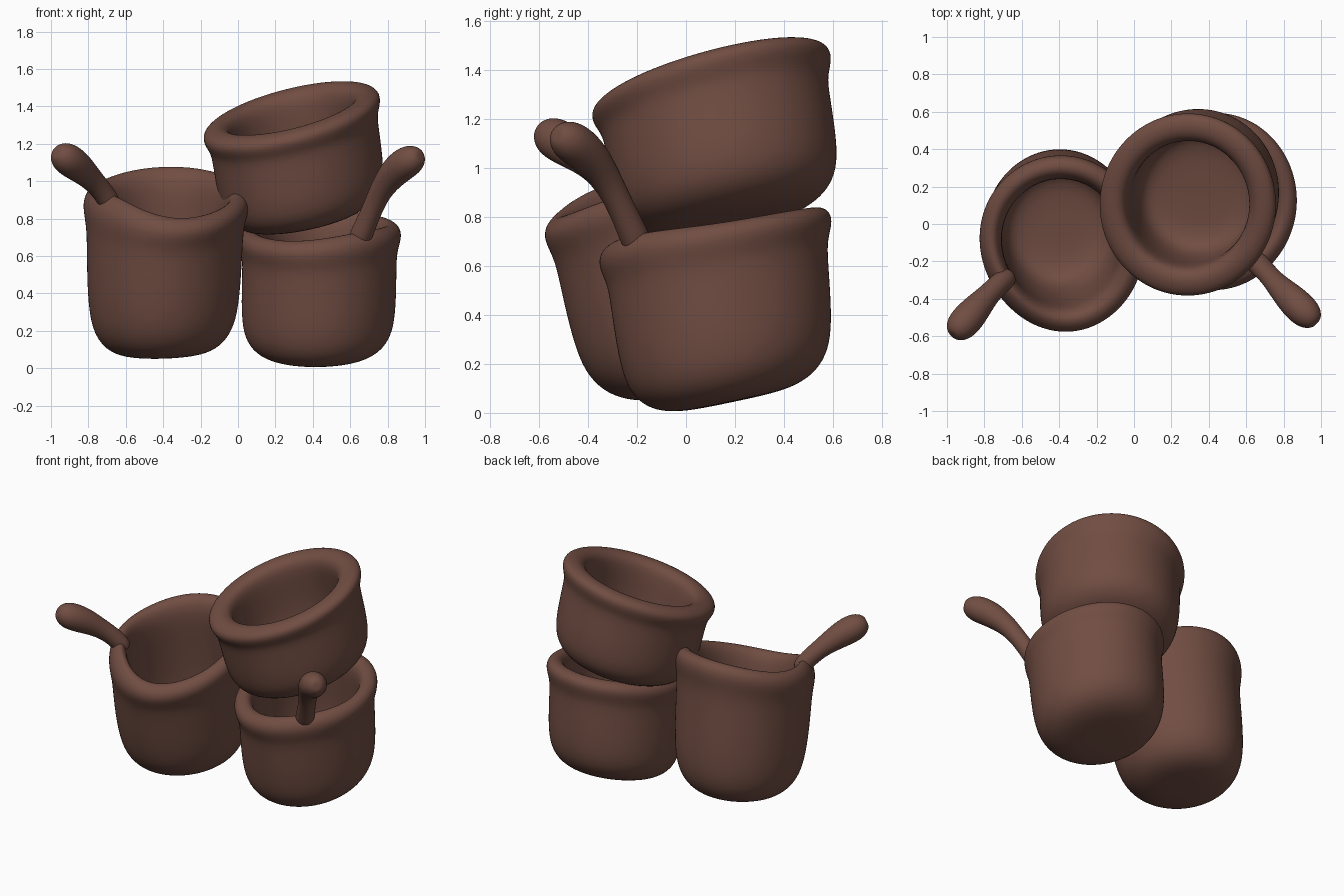
import bpy, bmesh, math
from mathutils import Vector

cube = bpy.data.objects.get("Cube")
if cube:
    bpy.data.objects.remove(cube, do_unlink=True)

clay = bpy.data.materials.new("brown clay")
clay.use_nodes = True
COLOUR = (0.165, 0.075, 0.055, 1)
clay.diffuse_color = COLOUR
bsdf = clay.node_tree.nodes["Principled BSDF"]
bsdf.inputs["Base Color"].default_value = COLOUR
bsdf.inputs["Roughness"].default_value = 0.8


def loft(name, rings):
    """Skin a list of point rings, close both ends and smooth the result."""
    bm = bmesh.new()
    loops = [[bm.verts.new(p) for p in ring] for ring in rings]
    n = len(loops[0])
    for a, b in zip(loops, loops[1:]):
        for i in range(n):
            j = (i + 1) % n
            bm.faces.new((a[i], a[j], b[j], b[i]))
    for loop in (loops[0], loops[-1]):
        centre = sum((v.co for v in loop), Vector()) / n
        pole = bm.verts.new(centre)
        for i in range(n):
            bm.faces.new((loop[i], loop[(i + 1) % n], pole))
    bmesh.ops.recalc_face_normals(bm, faces=bm.faces)
    for f in bm.faces:
        f.smooth = True
    mesh = bpy.data.meshes.new(name)
    bm.to_mesh(mesh)
    bm.free()
    mesh.materials.append(clay)
    obj = bpy.data.objects.new(name, mesh)
    bpy.context.collection.objects.link(obj)
    sub = obj.modifiers.new("smooth", "SUBSURF")
    sub.levels = sub.render_levels = 2
    return obj


def pot_profile(rim, hole):
    """Radius and height pairs: outside wall, rolled rim, inside wall, floor."""
    mid = (rim + hole) / 2
    return [(0.3, 0), (0.56, 0.01), (0.77, 0.055), (0.92, 0.15), (0.985, 0.29),
            (1, 0.5), (1, 0.7), (1.01, 0.79), (rim - 0.02, 0.85),
            (rim + 0.01, 0.92), (rim - 0.03, 0.98), (mid, 1.01),
            (hole + 0.05, 0.98), (hole, 0.9), (hole, 0.75), (hole + 0.01, 0.5),
            (hole - 0.02, 0.28), (hole - 0.15, 0.18), (0.3, 0.16)]


def pot(name, base, top, r_base, r_top, slope_base, slope_top, rim, hole,
        pinch_angle=0, pinch_in=0, pinch_up=0):
    """Leaning pot whose floor and rim each have their own slope in x and y.
    The rim can be drawn in and up where a handle grows out of it."""
    base, top = Vector(base), Vector(top)
    rb, rt = Vector(r_base), Vector(r_top)
    sb, st = Vector(slope_base), Vector(slope_top)
    rings = []
    for r, t in pot_profile(rim, hole):
        c, size, slope = base.lerp(top, t), rb.lerp(rt, t), sb.lerp(st, t)
        ring = []
        for i in range(32):
            a = math.tau * i / 32
            w = max(0, math.cos(a - math.radians(pinch_angle))) ** 3 * t ** 5
            d = Vector((size.x * math.cos(a), size.y * math.sin(a)))
            d *= r * (1 - pinch_in * w)
            ring.append(c + Vector((d.x, d.y, d.dot(slope) + pinch_up * w)))
        rings.append(ring)
    return loft(name, rings)


def handle(name, points):
    """Round handle through (x, y, z, radius) points with a rounded knob."""
    rings = []
    for k, (x, y, z, r) in enumerate(points):
        before = Vector(points[max(k - 1, 0)][:3])
        after = Vector(points[min(k + 1, len(points) - 1)][:3])
        turn = (after - before).to_track_quat("Z", "Y")
        rings.append([Vector((x, y, z)) + turn @ Vector(
            (r * math.cos(math.tau * i / 12), r * math.sin(math.tau * i / 12), 0))
            for i in range(12)])
    return loft(name, rings)


# Tall pot on the right-hand side
pot("tall_pot", (-0.4, 0.02, 0.065), (-0.39, -0.12, 0.93), (0.4, 0.425),
    (0.43, 0.455), (0.03, 0.1), (0.03, 0.35), 1.055, 0.76, 218, 0.1, 0.08)

# Wide pot that carries the stacked one
pot("lower_pot", (0.425, 0.19, 0.045), (0.44, 0.11, 0.755), (0.42, 0.43),
    (0.412, 0.455), (0.01, 0.21), (0.03, 0.2), 1.06, 0.77, 305, 0.04, 0.03)

# Pot stacked on top, leaning forward
pot("upper_pot", (0.37, 0.2, 0.78), (0.28, 0.095, 1.385), (0.445, 0.46),
    (0.445, 0.46), (0.2, 0.2), (0.235, 0.265), 1.065, 0.73)

# Handles rising from the front rims
handle("tall_pot_handle", [
    (-0.67, -0.28, 0.86, 0.06), (-0.715, -0.315, 0.935, 0.06),
    (-0.78, -0.38, 1.01, 0.062), (-0.85, -0.46, 1.075, 0.085),
    (-0.905, -0.525, 1.115, 0.092), (-0.945, -0.567, 1.14, 0.078),
    (-0.97, -0.593, 1.155, 0.04)])
handle("lower_pot_handle", [
    (0.635, -0.18, 0.65, 0.06), (0.665, -0.215, 0.73, 0.064),
    (0.71, -0.26, 0.83, 0.056), (0.76, -0.32, 0.95, 0.062),
    (0.83, -0.39, 1.045, 0.084), (0.895, -0.455, 1.1, 0.092),
    (0.945, -0.5, 1.125, 0.078), (0.975, -0.528, 1.135, 0.04)])
